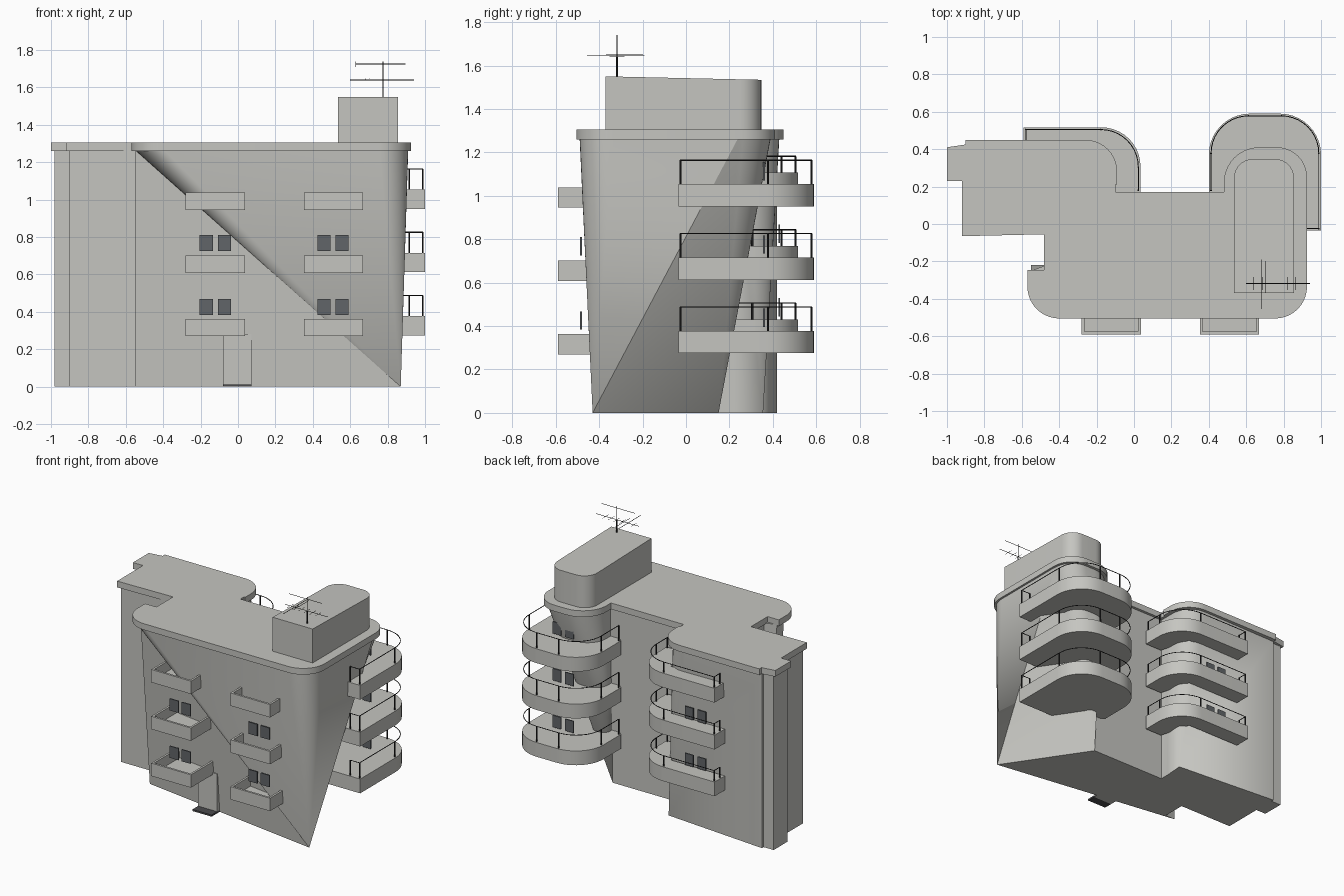
import bpy, bmesh, math
from mathutils import Vector

if "Cube" in bpy.data.objects:
    bpy.data.objects.remove(bpy.data.objects["Cube"])


def material(name, rgb):
    m = bpy.data.materials.new(name)
    m.use_nodes = True
    m.diffuse_color = (*rgb, 1)
    m.node_tree.nodes["Principled BSDF"].inputs["Base Color"].default_value = (*rgb, 1)
    return m


CONCRETE = material("concrete", (0.56, 0.56, 0.53))
GLASS = material("dark_glass", (0.12, 0.13, 0.14))
METAL = material("black_metal", (0.02, 0.02, 0.02))
STEP = material("dark_stone", (0.07, 0.07, 0.075))


def finish(name, bm, mat, smooth=False):
    bmesh.ops.recalc_face_normals(bm, faces=bm.faces)
    me = bpy.data.meshes.new(name)
    bm.to_mesh(me)
    bm.free()
    me.materials.append(mat)
    ob = bpy.data.objects.new(name, me)
    bpy.context.collection.objects.link(ob)
    if smooth:
        bpy.ops.object.select_all(action='DESELECT')
        ob.select_set(True)
        bpy.context.view_layer.objects.active = ob
        bpy.ops.object.shade_smooth_by_angle(angle=math.radians(30))
    return ob


def rounded(points, seg=10):
    """Path through (x, y) points; a third value rounds that corner."""
    out, n = [], len(points)
    for i, pt in enumerate(points):
        p = Vector(pt[:2])
        if len(pt) < 3:
            out.append(p)
            continue
        u = (Vector(points[i - 1][:2]) - p).normalized()
        v = (Vector(points[(i + 1) % n][:2]) - p).normalized()
        c = p + (u + v) * pt[2]
        for k in range(seg + 1):
            a = math.pi / 2 * k / seg
            out.append(c - v * pt[2] * math.cos(a) - u * pt[2] * math.sin(a))
    return out


def add_prism(bm, path, z0, z1):
    base = bm.faces.new([bm.verts.new((p[0], p[1], z0)) for p in path])
    ext = bmesh.ops.extrude_face_region(bm, geom=[base], use_keep_orig=True)
    top = [g for g in ext["geom"] if isinstance(g, bmesh.types.BMVert)]
    bmesh.ops.translate(bm, verts=top, vec=(0, 0, z1 - z0))
    return top


def add_box(bm, x0, x1, y0, y1, z0, z1):
    add_prism(bm, [(x0, y0), (x1, y0), (x1, y1), (x0, y1)], z0, z1)


def add_rod(bm, a, b, r):
    a, b = Vector(a), Vector(b)
    d = b - a
    made = bmesh.ops.create_cone(bm, cap_ends=True, segments=6, radius1=r, radius2=r, depth=d.length)
    bmesh.ops.rotate(bm, verts=made["verts"], matrix=d.to_track_quat('Z', 'Y').to_matrix())
    bmesh.ops.translate(bm, verts=made["verts"], vec=(a + b) / 2)


# Walls: each sharp base corner fans out to a stretch of the rounded eave line
EAVE = 1.265
stations = [
    ((-0.55, -0.22), [(-0.55, -0.25), (-0.55, -0.33)]),
    ((0.87, -0.43), rounded([(-0.55, -0.33), (-0.55, -0.49, 0.155),
                             (0.91, -0.49, 0.155), (0.91, 0.24)])),
    ((0.48, 0.15), rounded([(0.91, 0.24), (0.91, 0.39, 0.15), (0.5, 0.39, 0.18), (0.5, 0.15)])),
    ((-0.12, 0.15), [(-0.12, 0.15)]),
    ((-0.12, 0.22), [(-0.12, 0.21)]),
    ((-0.11, 0.355), rounded([(-0.12, 0.21), (-0.12, 0.43, 0.16), (-0.3, 0.43)])),
]
for corner in [(-0.9, 0.42), (-0.9, 0.40), (-0.98, 0.40), (-0.98, 0.24),
               (-0.9, 0.24), (-0.9, -0.05), (-0.47, -0.05), (-0.47, -0.22)]:
    stations.append((corner, [corner]))

bm = bmesh.new()
cache = {}


def vert(p, z):
    key = (round(p[0], 4), round(p[1], 4), z)
    if key not in cache:
        cache[key] = bm.verts.new(key)
    return cache[key]


def face(*verts):
    loop = list(dict.fromkeys(verts))
    if len(loop) > 2:
        bm.faces.new(loop)


lower = [vert(b, 0) for b, _ in stations]
upper = [[vert(t, EAVE) for t in tops] for _, tops in stations]
for i, (b, tops) in enumerate(zip(lower, upper)):
    for t0, t1 in zip(tops, tops[1:]):
        face(b, t1, t0)
    j = (i + 1) % len(lower)
    face(b, lower[j], upper[j][0], tops[-1])
face(*reversed(lower))
face(*[t for tops in upper for t in tops])
finish("walls", bm, CONCRETE, True)

# Roof slab overhanging the walls
roof = rounded([
    (-0.57, -0.505, 0.17), (0.925, -0.505, 0.17), (0.925, 0.41, 0.16), (0.48, 0.41, 0.19),
    (0.48, 0.17), (-0.10, 0.17), (-0.10, 0.21), (-0.09, 0.21), (-0.09, 0.45, 0.17),
    (-0.9, 0.45), (-0.9, 0.425), (-1.0, 0.41), (-1.0, 0.23), (-0.92, 0.23), (-0.92, -0.065),
    (-0.48, -0.055), (-0.48, -0.245), (-0.57, -0.245)])
bm = bmesh.new()
add_prism(bm, roof, 1.26, 1.305)
finish("roof_slab", bm, CONCRETE, True)

# Rooftop stair house, top falling slightly to the back
bm = bmesh.new()
top = add_prism(bm, rounded([(0.535, -0.37), (0.855, -0.37), (0.855, 0.347, 0.1),
                             (0.535, 0.347, 0.1)]), 1.3, 1.55)
for v in top:
    v.co.z -= 0.016 * (v.co.y + 0.37) / 0.72
finish("stair_house", bm, CONCRETE, True)

# Back balconies with railings on three floors, posts at the ends of straight runs
balconies = {
    "bay": ([(0.65, -0.035), (1.0, -0.035), (1.0, 0.59, 0.22), (0.40, 0.59, 0.22), (0.40, 0.17)],
            [(0.915, -0.025), (0.988, -0.025), (0.988, 0.578, 0.2), (0.412, 0.578, 0.2), (0.412, 0.18)],
            0.275, 0.11),
    "wing": ([(-0.10, 0.17), (0.035, 0.17), (0.035, 0.517, 0.21), (-0.59, 0.517), (-0.59, 0.40), (-0.16, 0.40)],
             [(0.023, 0.18), (0.023, 0.505, 0.2), (-0.578, 0.505), (-0.578, 0.44)],
             0.328, 0.075),
}
for name, (slab, rail, z, rail_height) in balconies.items():
    slabs, rails = bmesh.new(), bmesh.new()
    path = rounded(rail)
    runs = [(p, q) for p, q in zip(path, path[1:]) if (q - p).length > 0.05]
    posts = {tuple(p) for run in runs for p in run}
    for floor in range(3):
        z0 = z + 0.338 * floor
        z1 = z0 + 0.103
        z2 = z1 + rail_height
        add_prism(slabs, rounded(slab), z0, z1)
        for p, q in zip(path, path[1:]):
            add_rod(rails, (*p, z2), (*q, z2), 0.0028)
        for p in sorted(posts):
            add_rod(rails, (*p, z1), (*p, z2), 0.005)
    finish(name + "_balconies", slabs, CONCRETE, True)
    finish(name + "_railings", rails, METAL)

# Open box balconies on the front
bm = bmesh.new()
FRONT, INNER = -0.59, -0.27
for x0 in (-0.28, 0.352):
    x1 = x0 + 0.317
    for z0 in (0.27, 0.608, 0.946):
        z1 = z0 + 0.093
        add_box(bm, x0, x1, FRONT, INNER, z0, z0 + 0.02)
        add_box(bm, x0, x1, FRONT, FRONT + 0.015, z0, z1)
        add_box(bm, x0, x0 + 0.015, FRONT, INNER, z0, z1)
        add_box(bm, x1 - 0.015, x1, FRONT, INNER, z0, z1)
finish("front_balconies", bm, CONCRETE)

# Windows in pairs on upright planes
bm = bmesh.new()
for z0 in (0.383, 0.725):
    for x0 in (-0.205, -0.108, 0.425, 0.522):
        add_box(bm, x0, x0 + 0.07, -0.488, -0.48, z0, z0 + 0.085)
finish("front_windows", bm, GLASS)

bm = bmesh.new()
for floor in range(3):
    lift = 0.338 * floor
    for x0 in (0.645, 0.745):
        add_box(bm, x0, x0 + 0.066, 0.355, 0.363, 0.395 + lift, 0.48 + lift)
    if floor < 2:
        for x0 in (-0.46, -0.36):
            add_box(bm, x0, x0 + 0.066, 0.425, 0.433, 0.445 + lift, 0.53 + lift)
finish("back_windows", bm, GLASS)

# Entrance
bm = bmesh.new()
add_box(bm, -0.08, 0.073, -0.342, -0.28, 0.0, 0.283)
finish("front_door", bm, CONCRETE)
bm = bmesh.new()
add_box(bm, -0.08, 0.073, -0.405, -0.30, 0.0, 0.012)
finish("door_step", bm, STEP)

# Aerial: mast, two booms and their cross elements
bm = bmesh.new()
mx, my = 0.775, -0.318
add_rod(bm, (mx, my, 1.54), (mx, my, 1.64), 0.004)
add_rod(bm, (mx, my, 1.64), (mx, my, 1.74), 0.0025)
add_rod(bm, (0.6, my, 1.64), (0.94, my, 1.64), 0.0018)
add_rod(bm, (0.63, my, 1.725), (0.895, my, 1.725), 0.0018)
add_rod(bm, (0.68, -0.455, 1.645), (0.68, -0.19, 1.645), 0.0018)
for k in range(6):
    x = 0.64 + 0.045 * k
    add_rod(bm, (x, my - 0.035, 1.64), (x, my + 0.035, 1.64), 0.0012)
add_rod(bm, (0.63, my, 1.71), (0.63, my, 1.74), 0.0015)
add_rod(bm, (0.705, my - 0.05, 1.65), (0.705, my + 0.12, 1.65), 0.0015)
finish("aerial", bm, METAL)
